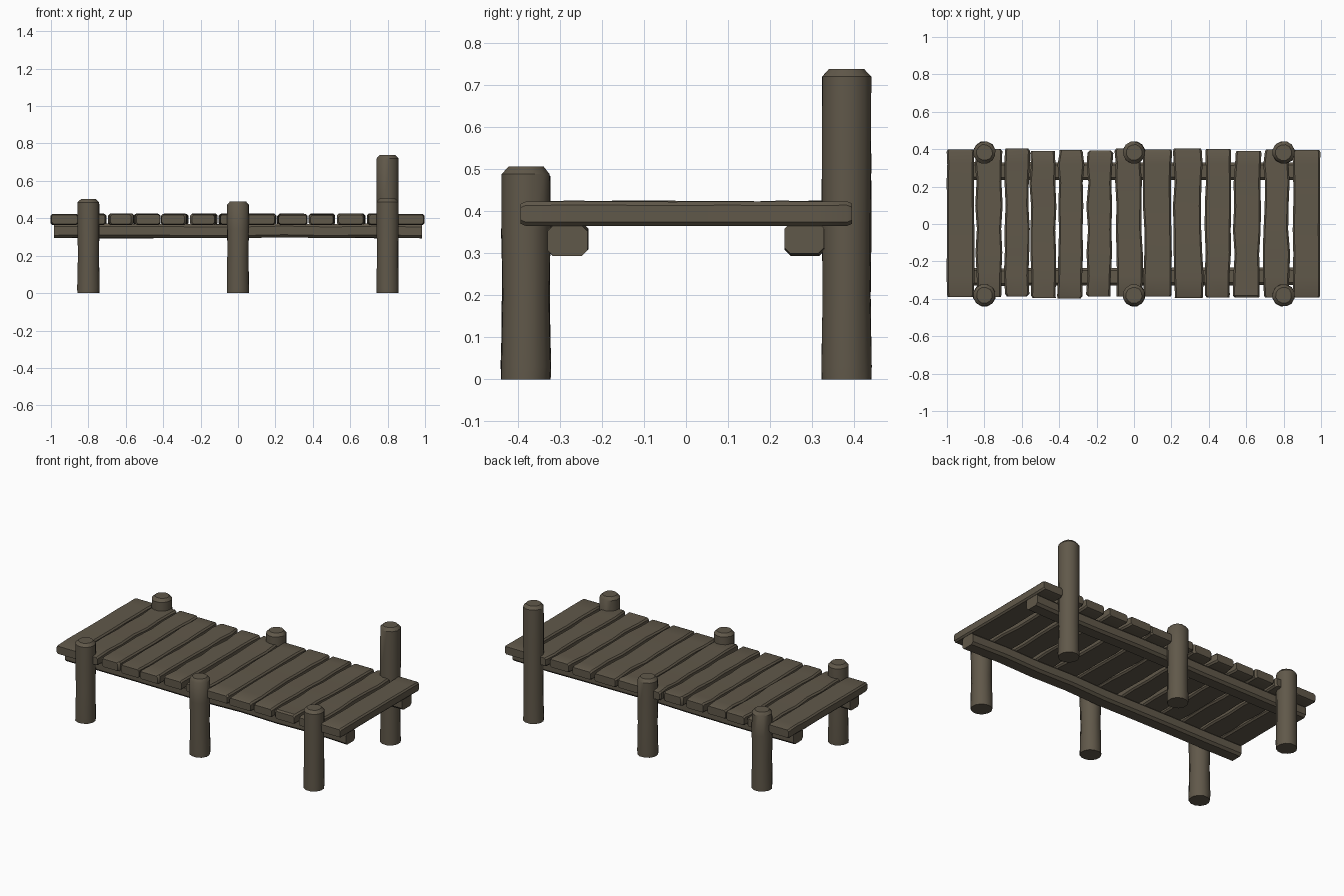
import bpy, bmesh, math, random
from mathutils import Vector

if "Cube" in bpy.data.objects:
    bpy.data.objects.remove(bpy.data.objects["Cube"])

random.seed(4)
wood = bpy.data.materials.new("weathered brown wood")
wood.diffuse_color = (0.118, 0.098, 0.068, 1)
wood.use_nodes = True
wood.node_tree.nodes["Principled BSDF"].inputs["Base Color"].default_value = wood.diffuse_color


def loft(name, rings, angle=35):
    """Skin a list of equally sized point rings, cap the ends, shade smooth by angle."""
    bm = bmesh.new()
    loops = [[bm.verts.new(p) for p in ring] for ring in rings]
    n = len(loops[0])
    for a, b in zip(loops, loops[1:]):
        for i in range(n):
            j = (i + 1) % n
            bm.faces.new((a[i], a[j], b[j], b[i]))
    bm.faces.new(loops[0])
    bm.faces.new(loops[-1])
    bmesh.ops.recalc_face_normals(bm, faces=bm.faces)
    mesh = bpy.data.meshes.new(name)
    bm.to_mesh(mesh)
    bm.free()
    mesh.materials.append(wood)
    obj = bpy.data.objects.new(name, mesh)
    bpy.context.collection.objects.link(obj)
    bpy.ops.object.select_all(action='DESELECT')
    obj.select_set(True)
    bpy.context.view_layer.objects.active = obj
    bpy.ops.object.shade_smooth_by_angle(angle=math.radians(angle))
    return obj


def wob(a):
    return random.uniform(-a, a)


def chamfered(w0, w1, z0, z1, c):
    """Chamfered rectangle as (width, height) pairs."""
    return [(w0 + c, z0), (w1 - c, z0), (w1, z0 + c), (w1, z1 - c),
            (w1 - c, z1), (w0 + c, z1), (w0, z1 - c), (w0, z0 + c)]


# Round posts with chamfered tops; one back corner post is tall
def post(name, x, y, h):
    profile = [(0.0, 0.060), (0.03, 0.061), (0.2, 0.058), (h * 0.7, 0.060),
               (h - 0.018, 0.060), (h, 0.043)]
    rings = []
    for z, r in profile:
        ring = []
        for i in range(12):
            a = math.tau * (i + 0.5) / 12
            rr = r + wob(0.0015)
            ring.append((x + rr * math.cos(a), y + rr * math.sin(a), z))
        rings.append(ring)
    loft(name, rings, 40)


post("front_left_post", -0.80, -0.381, 0.502)
post("front_middle_post", 0.0, -0.381, 0.490)
post("front_right_post", 0.80, -0.381, 0.506)
post("back_left_post", -0.80, 0.382, 0.495)
post("back_middle_post", 0.0, 0.382, 0.490)
post("back_right_post", 0.80, 0.382, 0.738)

# Long bearers below the deck
for side, label in ((-1, "front"), (1, "back")):
    rings = []
    for k in range(9):
        x = -0.985 + 1.97 * k / 8
        d, dz = wob(0.003), wob(0.003)
        rings.append([(x, side * 0.282 + d + w, z + dz)
                      for w, z in chamfered(-0.047, 0.047, 0.296, 0.370, 0.014)])
    loft(label + "_bearer", rings)

# Deck planks, left and right edges of each
planks = [(-1.0, -.855), (-.845, -.705), (-.69, -.56), (-.553, -.417),
          (-.406, -.272), (-.25, -.118), (-.096, .043), (.05, .2),
          (.214, .364), (.38, .515), (.535, .675), (.695, .83), (.85, .995)]
for i, (x0, x1) in enumerate(planks):
    end = i in (0, 12)                      # end planks are straighter
    j = 0.002 if end else 0.006
    y0, y1 = -0.392 + wob(j), 0.397 + wob(j)
    skew = 0 if end else wob(0.008)
    rings = []
    stations = [0, 0.015, 0.14, 0.3, 0.46, 0.62, 0.78, 0.9, 0.985, 1]
    for t in stations:
        tip = 0.005 if t in (0, 1) else 0    # worn ends
        a = x0 + wob(j) + skew * (t - 0.5) + tip
        b = x1 + wob(j) + skew * (t - 0.5) - tip
        top = 0.423 + wob(j * 0.4) - tip
        rings.append([(x, y0 + (y1 - y0) * t, z)
                      for x, z in chamfered(a, b, 0.365 + tip, top, 0.009)])
    loft("deck_plank_%02d" % (i + 1), rings)
